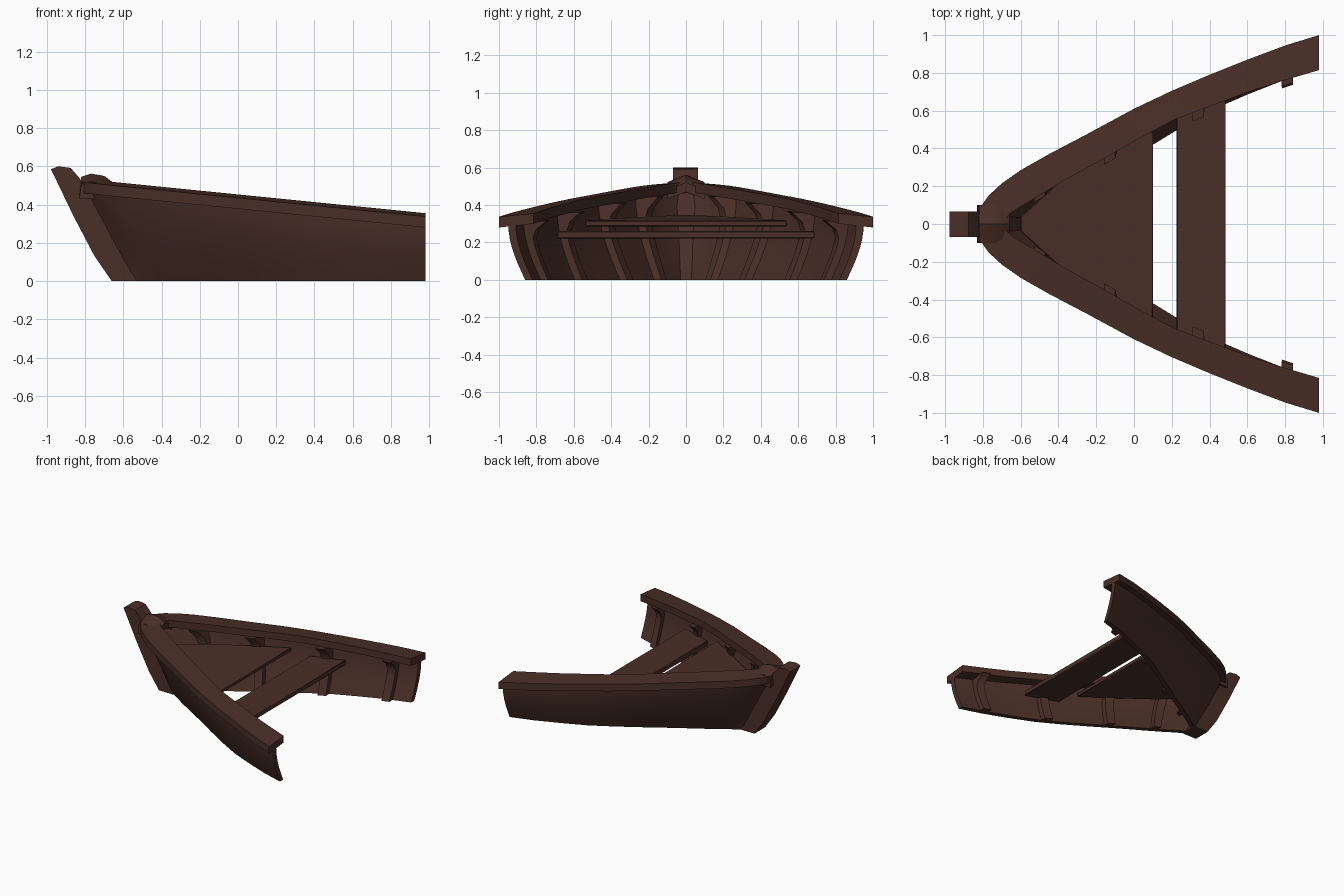
import bpy, bmesh, math

cube = bpy.data.objects.get("Cube")
if cube:
    bpy.data.objects.remove(cube, do_unlink=True)

wood = bpy.data.materials.new("dark_brown_wood")
wood.use_nodes = True
BROWN = (0.067, 0.028, 0.020, 1)
wood.diffuse_color = BROWN
wood.node_tree.nodes["Principled BSDF"].inputs["Base Color"].default_value = BROWN


def loft(name, rings, mirrored=False, bevel=0):
    """Skin closed rings into a solid with capped ends."""
    bm = bmesh.new()
    loops = [[bm.verts.new(p) for p in ring] for ring in rings]
    n = len(loops[0])
    for a, b in zip(loops, loops[1:]):
        for i in range(n):
            j = (i + 1) % n
            bm.faces.new((a[i], a[j], b[j], b[i]))
    bm.faces.new(loops[0])
    bm.faces.new(loops[-1])
    bmesh.ops.recalc_face_normals(bm, faces=bm.faces)
    mesh = bpy.data.meshes.new(name)
    bm.to_mesh(mesh)
    bm.free()
    mesh.materials.append(wood)
    obj = bpy.data.objects.new(name, mesh)
    bpy.context.collection.objects.link(obj)
    if mirrored:
        mod = obj.modifiers.new("Mirror", 'MIRROR')
        mod.use_axis = (False, True, False)
        mod.use_mirror_merge = False
    if bevel:
        mod = obj.modifiers.new("Bevel", 'BEVEL')
        mod.width, mod.segments = bevel, 1
    bpy.ops.object.select_all(action='DESELECT')
    obj.select_set(True)
    bpy.context.view_layer.objects.active = obj
    bpy.ops.object.shade_smooth_by_angle(angle=math.radians(35))
    return obj


# Stations from bow to cut end: rail outer x, y, rail inner x, y, hull foot y
STATIONS = [
    (-.83, .00, -.69, .00, .04), (-.82, .08, -.68, .03, .05),
    (-.77, .15, -.65, .06, .07), (-.70, .215, -.62, .08, .10),
    (-.60, .285, -.52, .14, .15), (-.45, .37, -.38, .225, .22),
    (-.25, .475, -.18, .335, .315), (0, .61, .04, .46, .445),
    (.2, .705, .22, .555, .55), (.4, .79, .42, .63, .65),
    (.6, .87, .62, .705, .73), (.8, .945, .81, .765, .805),
    (.98, 1, .98, .815, .86)]
END = STATIONS[-1][0]


def sheer(x):
    return .453 - .1 * x


def station(x):
    """Rail outer y and hull foot y interpolated at x."""
    for a, b in zip(STATIONS, STATIONS[1:]):
        if x <= b[0]:
            t = (x - a[0]) / (b[0] - a[0])
            return a[1] + (b[1] - a[1]) * t, a[4] + (b[4] - a[4]) * t
    return STATIONS[-1][1], STATIONS[-1][4]


def hull_point(x, v, depth=0):
    """Point on the hull side at height fraction v, moved inboard by depth."""
    rail, foot = station(x)
    top = max(rail - .05, .03)
    raked = x + .26 * ((END - x) / 1.81) ** 2
    y = foot + (top - foot) * math.sin(v * math.pi / 2)
    return (raked + (x - raked) * v, max(y - depth, 0), (sheer(x) - .055) * v)


# Curved hull sides
STEPS = [i / 7 for i in range(8)]
loft("hull_side", [[hull_point(s[0], v) for v in STEPS]
                   + [hull_point(s[0], v, .04) for v in reversed(STEPS)]
                   for s in STATIONS], mirrored=True)

# Broad rail capping the sides
loft("gunwale", [[(xo, yo, sheer(xo) - .018), (xi, yi, sheer(xi)),
                  (xi, yi, sheer(xi) - .055), (xo, yo, sheer(xo) - .075)]
                 for xo, yo, xi, yi, _ in STATIONS], mirrored=True)

# Frames inside the hull, with heads swelling under the rail
for number, x in enumerate((-.5, -.13, .34, .81), 1):
    rings = []
    for v in STEPS:
        depth = .08 + .08 * max(0, v - .8) / .2
        rings.append([hull_point(x - .03, v, .03), hull_point(x + .03, v, .03),
                      hull_point(x + .03, v, depth), hull_point(x - .03, v, depth)])
    loft(f"rib_{number}", rings, mirrored=True)

# Stem post at the bow
PROFILE = [(-.978, .585), (-.94, .6), (-.875, .592), (-.83, .54), (-.74, .4),
           (-.65, .22), (-.53, 0), (-.66, 0), (-.75, .13), (-.86, .34)]
loft("stem_post", [[(x, y, z) for x, z in PROFILE] for y in (-.07, .065)])

# Peaked block joining the rails behind the stem
BLOCK = [(-.83, .47), (-.82, .545), (-.77, .562), (-.70, .55), (-.66, .52), (-.66, .47)]
loft("breasthook", [[(x, y, z - .4 * abs(y)) for x, z in BLOCK] for y in (-.1, 0, .1)])


def plank(name, outline, thickness, z, rise=0):
    """Flat board across the boat from its half outline, tilted along x."""
    ring = outline + [(x, -y) for x, y in reversed(outline)]
    loft(name, [[(x, y, z - rise * x + dz) for x, y in ring]
                for dz in (0, thickness)], bevel=.005)


# Triangular bow deck and the seat behind it
plank("bow_deck", [(-.6, .04), (-.4, .22), (-.15, .385), (.1, .54)], .032, .29, .04)
plank("seat", [(.225, .6), (.485, .69)], .042, .22)
